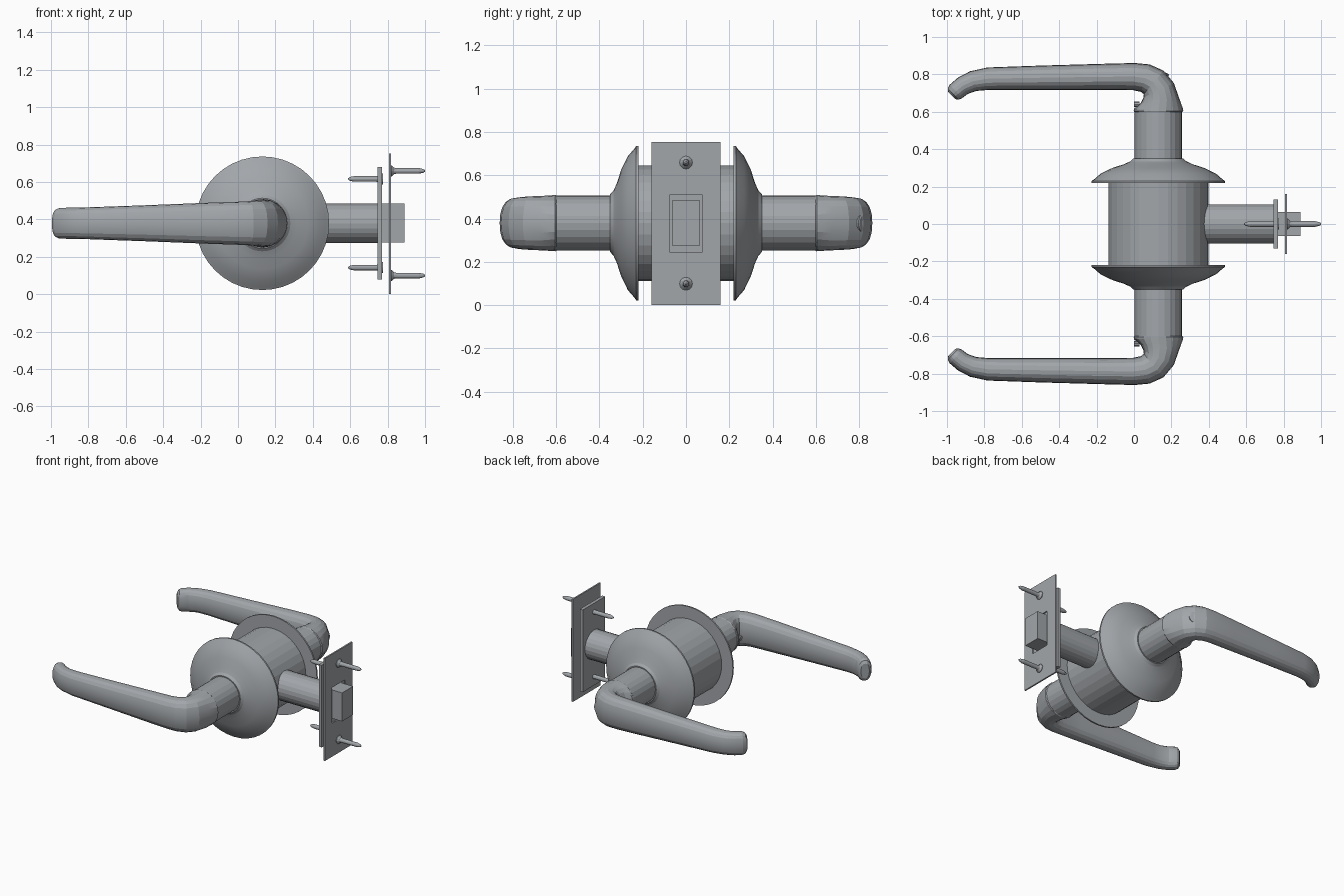
import bpy, bmesh, math
from mathutils import Vector, Matrix

if "Cube" in bpy.data.objects:
    bpy.data.objects.remove(bpy.data.objects["Cube"])

ZC = 0.379          # height of the spindle axis
AX = 0.13           # x of the spindle axis

metal = bpy.data.materials.new("satin_steel")
metal.diffuse_color = (0.36, 0.38, 0.40, 1)
metal.use_nodes = True
metal.node_tree.nodes["Principled BSDF"].inputs["Base Color"].default_value = metal.diffuse_color


def finish(name, bm):
    bmesh.ops.recalc_face_normals(bm, faces=bm.faces)
    me = bpy.data.meshes.new(name)
    bm.to_mesh(me)
    bm.free()
    me.materials.append(metal)
    ob = bpy.data.objects.new(name, me)
    bpy.context.collection.objects.link(ob)
    return ob


def loft(name, rings):
    """Skin a list of closed rings and cap both ends."""
    bm = bmesh.new()
    rows = [[bm.verts.new(p) for p in r] for r in rings]
    n = len(rows[0])
    for a, b in zip(rows, rows[1:]):
        for i in range(n):
            j = (i + 1) % n
            bm.faces.new((a[i], a[j], b[j], b[i]))
    bm.faces.new(rows[0])
    bm.faces.new(rows[-1])
    return finish(name, bm)


def turned(name, profile, origin, axis, sides):
    """Revolve (radius, distance) pairs about an axis."""
    axis = Vector(axis)
    u = Vector((0, 0, 1))
    v = axis.cross(u)
    rings = []
    for r, d in profile:
        ring = []
        for i in range(sides):
            t = 2 * math.pi * i / sides
            ring.append(Vector(origin) + axis * d + u * r * math.cos(t) + v * r * math.sin(t))
        rings.append(ring)
    return loft(name, rings)


def box(name, lo, hi):
    bm = bmesh.new()
    bmesh.ops.create_cube(bm, size=1)
    lo, hi = Vector(lo), Vector(hi)
    bmesh.ops.transform(bm, matrix=Matrix.Translation((lo + hi) / 2) @ Matrix.Diagonal((*(hi - lo), 1)),
                        verts=bm.verts)
    return finish(name, bm)


def framed_plate(name, x0, x1, half_y, half_z, hole_y, hole_z):
    """Upright plate with a rectangular opening."""
    bm = bmesh.new()
    loops = []
    for x, hy, hz in ((x0, half_y, half_z), (x1, half_y, half_z), (x1, hole_y, hole_z), (x0, hole_y, hole_z)):
        loops.append([bm.verts.new((x, sy * hy, ZC - 0.002 + sz * hz))
                      for sy, sz in ((-1, -1), (1, -1), (1, 1), (-1, 1))])
    for k in range(4):
        a, b = loops[k], loops[(k + 1) % 4]
        for i in range(4):
            j = (i + 1) % 4
            bm.faces.new((a[i], a[j], b[j], b[i]))
    return finish(name, bm)


# lever sections: x, y, heading in degrees, half width, half height
LEVER = [
    (0.130, 0.598, 90, 0.127, 0.127),
    (0.131, 0.604, 90, 0.133, 0.130),
    (0.131, 0.616, 90, 0.131, 0.129),
    (0.138, 0.660, 98, 0.104, 0.126),
    (0.132, 0.715, 115, 0.090, 0.124),
    (0.105, 0.757, 140, 0.082, 0.121),
    (0.060, 0.780, 162, 0.077, 0.118),
    (0.000, 0.788, 177, 0.073, 0.115),
    (-0.150, 0.787, 180, 0.070, 0.110),
    (-0.500, 0.782, 180, 0.065, 0.096),
    (-0.780, 0.777, 184, 0.060, 0.086),
    (-0.860, 0.764, 197, 0.055, 0.083),
    (-0.915, 0.739, 211, 0.051, 0.083),
    (-0.952, 0.709, 222, 0.049, 0.082),
    (-0.966, 0.695, 224, 0.042, 0.074),
    (-0.974, 0.687, 225, 0.028, 0.055),
]


def lever(name, side):
    rings = []
    for k, (x, y, deg, w, h) in enumerate(LEVER):
        a = math.radians(deg)
        e = 1.0 if k < 3 else 0.85          # slightly squared oval along the grip
        ring = []
        for i in range(20):
            t = 2 * math.pi * i / 20
            c, s = math.cos(t), math.sin(t)
            p = math.copysign(abs(c) ** e, c) * w
            q = math.copysign(abs(s) ** e, s) * h
            ring.append((x + math.sin(a) * p, side * (y - math.cos(a) * p), ZC + q))
        rings.append(ring)
    return loft(name, rings)


# lock body
turned("lock_body", [(0.267, -0.225), (0.267, 0.225)], (AX, 0, ZC), (0, 1, 0), 32)

# both trim sides
ROSE = [(0.34, 0.219), (0.357, 0.219), (0.357, 0.230), (0.342, 0.240), (0.310, 0.268),
        (0.245, 0.300), (0.185, 0.319), (0.150, 0.335), (0.134, 0.350), (0.10, 0.350)]
for label, s in (("back", 1), ("front", -1)):
    turned(label + "_rose", ROSE, (AX, 0, ZC), (0, s, 0), 40)
    turned(label + "_neck", [(0.127, 0.34), (0.127, 0.605)], (AX, 0, ZC), (0, s, 0), 24)
    lever(label + "_lever", s)
    turned(label + "_release_pin", [(0.016, 0), (0.016, 0.03)], (0.03, s * 0.640, ZC), (-1, 0, 0), 10)

# lock button on the outer bend of the back lever
turned("lock_button", [(0.042, -0.03), (0.042, 0.004), (0.036, 0.008)],
       (0.148, 0.812, ZC), Vector((0.45, 0.89, 0)).normalized(), 16)

# latch tube, plates and bolt
turned("latch_tube", [(0.105, 0.36), (0.105, 0.75)], (0, 0, ZC), (1, 0, 0), 24)
box("latch_plate", (0.747, -0.13, 0.077), (0.771, 0.13, 0.68))
box("latch_bolt", (0.765, -0.064, 0.275), (0.89, 0.064, 0.484))
framed_plate("strike_plate", 0.806, 0.817, 0.16, 0.376, 0.076, 0.131)

# screws: heads at the plates, tips pointing away
SCREW = [(0.030, 0), (0.030, 0.008), (0.017, 0.022), (0.015, 0.035), (0.015, 0.155), (0.010, 0.178), (0.004, 0.187)]
for label, s in (("upper", 1), ("lower", -1)):
    turned(label + "_strike_screw", SCREW, (0.813, 0, ZC + s * 0.280), (1, 0, 0), 12)
    turned(label + "_latch_screw", SCREW, (0.776, 0, ZC + s * 0.237), (-1, 0, 0), 12)

# soften round parts while keeping edges crisp
for ob in bpy.context.collection.objects:
    if any(k in ob.name for k in ("lever", "rose")):
        bpy.ops.object.select_all(action='DESELECT')
        ob.select_set(True)
        bpy.context.view_layer.objects.active = ob
        bpy.ops.object.shade_smooth_by_angle(angle=math.radians(15))
